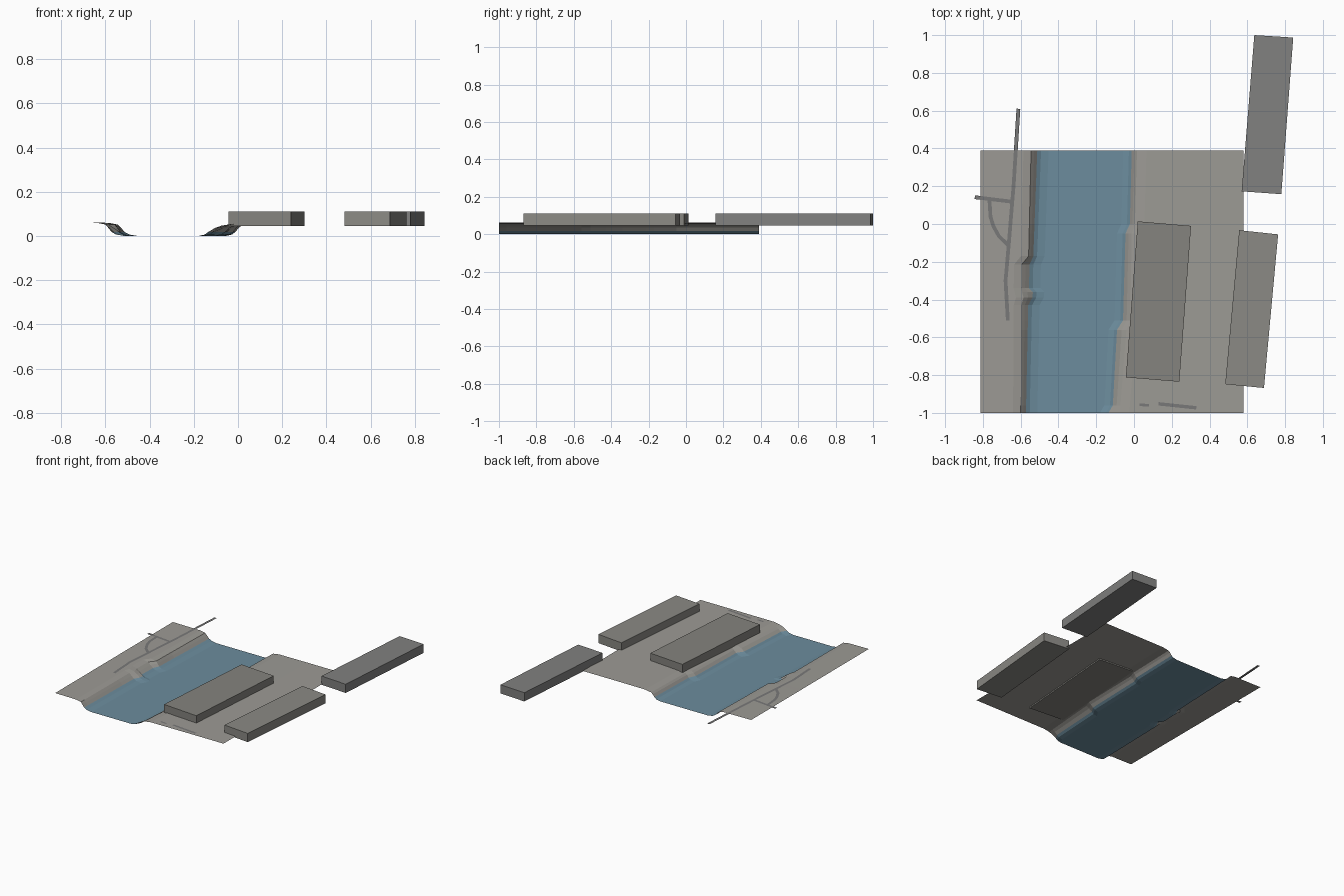
import bpy
from mathutils import Vector

if "Cube" in bpy.data.objects:
    bpy.data.objects.remove(bpy.data.objects["Cube"])


def paint(name, r, g, b):
    m = bpy.data.materials.new(name)
    m.diffuse_color = (r, g, b, 1)
    m.use_nodes = True
    m.node_tree.nodes["Principled BSDF"].inputs["Base Color"].default_value = m.diffuse_color
    return m


blue = paint("water_blue", .15, .265, .34)
earth = paint("ground_grey", .335, .325, .30)
asphalt = paint("path_grey", .19, .19, .19)
stone_a = paint("stone_warm", .235, .23, .21)
stone_b = paint("stone_light", .26, .255, .235)
stone_c = paint("stone_dark", .22, .22, .215)


def make(name, verts, faces, mat):
    me = bpy.data.meshes.new(name)
    me.from_pydata(verts, [], faces)
    me.update()
    me.materials.append(mat)
    ob = bpy.data.objects.new(name, me)
    bpy.context.collection.objects.link(ob)
    return ob


def loft(name, rows, mat):
    """Skin a sheet over rows of points, west to east, south to north."""
    n = len(rows[0])
    verts = [p for r in rows for p in r]
    faces = [(j * n + i, j * n + i + 1, (j + 1) * n + i + 1, (j + 1) * n + i)
             for j in range(len(rows) - 1) for i in range(n - 1)]
    return make(name, verts, faces, mat)


def lerp(path, y):
    for (y0, x0), (y1, x1) in zip(path, path[1:]):
        if y <= y1:
            return x0 + (x1 - x0) * (y - y0) / (y1 - y0)
    return path[-1][1]


# Shorelines and bank crests as (y, x)
left_shore = [(-1, -.572), (-.43, -.56), (-.39, -.538), (-.36, -.535), (-.34, -.556),
              (-.215, -.553), (-.17, -.533), (.39, -.512)]
left_crest = [(-1, -.600), (-.43, -.597), (-.39, -.585), (-.34, -.597),
              (-.215, -.595), (-.17, -.558), (.39, -.545)]
right_shore = [(-1, -.135), (-.96, -.112), (-.56, -.09), (-.51, -.058),
               (-.05, -.045), (.0, -.022), (.39, -.012)]
right_crest = [(-1, -.075), (-.56, -.04), (-.51, -.02), (-.05, -.012),
               (.0, .005), (.39, .016)]
ys = sorted({y for p in (left_shore, left_crest, right_shore, right_crest) for y, _ in p})

west, river, east = [], [], []
for y in ys:
    ls, lc = lerp(left_shore, y), lerp(left_crest, y)
    rs, rc = lerp(right_shore, y), lerp(right_crest, y)
    west.append([(-.812, y, .062), (lc - .04, y, .060), (lc, y, .052),
                 ((lc + ls) / 2, y, .036), (ls, y, .018)])
    river.append([(ls, y, .018), (ls + .02, y, .007), (ls + .06, y, 0),
                  (rs - .045, y, 0), (rs - .015, y, .007), (rs, y, .018)])
    east.append([(rs, y, .018), ((rs + rc) / 2, y, .036), (rc, y, .047),
                 (rc + .05, y, .055), (.3, y, .056), (.58, y, .056)])
loft("west_bank", west, earth)
loft("river", river, blue)
loft("east_bank", east, earth)


# Thin flat paths
def strip(name, pts, z, width=.02):
    pts = [Vector((*p, z)) for p in pts]
    verts = []
    for i, p in enumerate(pts):
        d = (pts[min(i + 1, len(pts) - 1)] - pts[max(i - 1, 0)]).normalized()
        side = Vector((-d.y, d.x, 0)) * width / 2
        verts += [p - side, p + side]
    faces = [(2 * i, 2 * i + 2, 2 * i + 3, 2 * i + 1) for i in range(len(pts) - 1)]
    return make(name, verts, faces, asphalt)


strip("main_path", [(-.668, -.51), (-.68, -.30), (-.663, -.106), (-.637, .21), (-.612, .61)], .0635)
strip("cross_path", [(-.843, .142), (-.638, .117)], .0635)
strip("curved_path", [(-.765, .125), (-.76, .04), (-.745, -.01), (-.715, -.065), (-.668, -.11)], .0635)
strip("east_path", [(.13, -.952), (.33, -.973)], .0575, .018)
strip("east_path_stub", [(.03, -.957), (.08, -.96)], .0575, .014)


# Long low blocks, from their corner points
def block(name, corners, mat, z0=.046, z1=.111):
    verts = [(x, y, z) for z in (z0, z1) for x, y in corners]
    faces = [(3, 2, 1, 0), (4, 5, 6, 7)]
    faces += [(i, (i + 1) % 4, (i + 1) % 4 + 4, i + 4) for i in range(4)]
    return make(name, verts, faces, mat)


block("riverside_building", [(-.043, -.812), (.24, -.835), (.302, -.01), (.02, .014)], stone_a)
block("south_building", [(.483, -.848), (.688, -.868), (.763, -.055), (.557, -.033)], stone_b)
block("north_building", [(.57, .173), (.78, .158), (.843, .987), (.637, 1.0)], stone_c)
